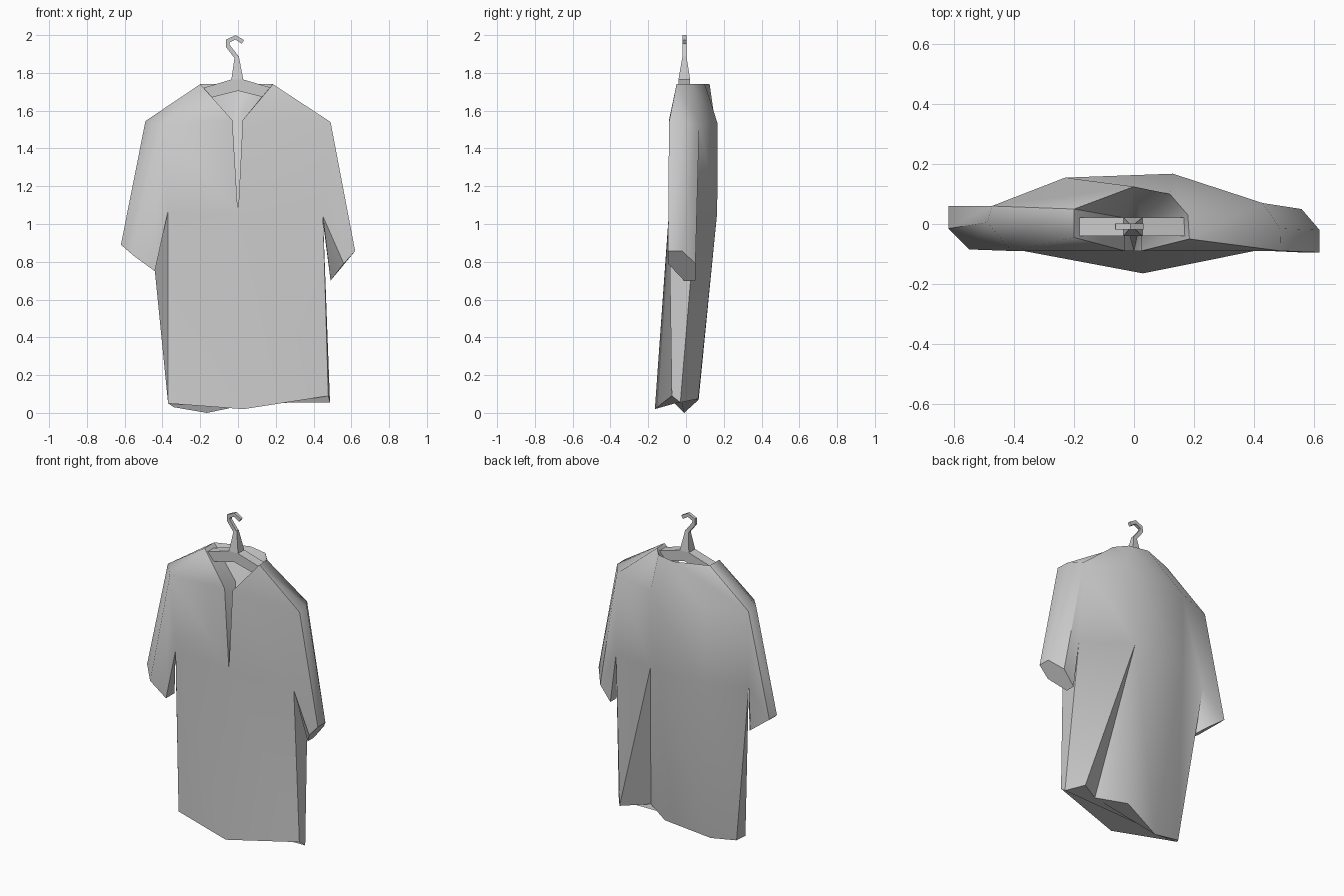
import bpy, bmesh, math
from mathutils import Vector

if "Cube" in bpy.data.objects:
    bpy.data.objects.remove(bpy.data.objects["Cube"])


def finish(name, bm, smooth=False):
    bmesh.ops.remove_doubles(bm, verts=bm.verts, dist=0.0005)
    bmesh.ops.recalc_face_normals(bm, faces=bm.faces)
    me = bpy.data.meshes.new(name)
    bm.to_mesh(me)
    bm.free()
    ob = bpy.data.objects.new(name, me)
    bpy.context.collection.objects.link(ob)
    if smooth:
        bpy.ops.object.select_all(action='DESELECT')
        ob.select_set(True)
        bpy.context.view_layer.objects.active = ob
        bpy.ops.object.shade_smooth_by_angle(angle=math.radians(48))
    return ob


def face(bm, pts):
    """Add a face, dropping repeated points (pleats and tips)."""
    keep = []
    for p in pts:
        if p not in keep:
            keep.append(p)
    if len(keep) > 2:
        bm.faces.new([bm.verts.new(p) for p in keep])


def loft(bm, low, high, closed=False, skip=()):
    n = len(low)
    for i in range(n if closed else n - 1):
        j = (i + 1) % n
        if i not in skip:
            face(bm, [low[i], low[j], high[j], high[i]])


# shirt sections: start at front centre, run round the left side and back;
# repeated points collapse a strip into a triangle
hem_front, hem_left, hem_right = (.03, -.165, .02), (-.34, -.015, .03), (.487, -.03, .055)
hem = [hem_front, (-.37, -.06, .05), hem_left, hem_left, (-.164, -.01, 0),
       (.1, .067, .07), (.265, -.03, .09), (.415, .065, .075), hem_right, hem_right,
       (.478, -.075, .09), hem_front]
slit, pleat = (0, -.09, 1.05), (.13, .165, 1.06)
pit_left, pit_right = (-.47, .05, 1.05), (.45, .05, 1.01)
chest = [slit, (-.37, -.09, 1.07), pit_left, pit_left, (-.23, .155, 1.05),
         pleat, pleat, pleat, pit_right, pit_right, (.45, -.09, 1.04), slit]
yoke = (.13, .168, 1.53)
shoulder = [(-.03, -.09, 1.55), (-.41, -.09, 1.53), (-.49, .005, 1.545), (-.475, .06, 1.53),
            (-.23, .155, 1.53), yoke, yoke, yoke, (.43, .07, 1.53),
            (.488, -.015, 1.54), (.49, -.09, 1.54), (.025, -.09, 1.55)]
nape, tip_left, tip_right = (.12, .1, 1.74), (-.2, -.045, 1.74), (.185, -.05, 1.74)
neck = [shoulder[0], tip_left, tip_left, (-.2, .05, 1.74), (0, .125, 1.74),
        nape, nape, nape, (.18, .03, 1.74), tip_right, tip_right, shoulder[11]]

# sleeve ends: front outer, outer, back outer, back inner, inner, front inner
left_cuff = [(-.55, -.085, .83), (-.62, -.015, .89), (-.62, .06, .89),
             (-.49, .06, .79), (-.44, 0, .75), (-.44, -.085, .75)]
right_cuff = [(.62, -.095, .857), (.62, -.02, .857), (.56, .05, .79),
              (.49, .05, .70), (.49, -.01, .70), (.56, -.095, .79)]

# shirt body with front slit, back pleat and sleeves
bm = bmesh.new()
loft(bm, hem, chest)
loft(bm, chest, shoulder, skip=(1, 2, 8, 9))
loft(bm, shoulder, neck)
face(bm, hem)
for cuff, front, ridge, back in ((left_cuff, 1, 2, 3), (right_cuff, 10, 9, 8)):
    top = [shoulder[front], shoulder[ridge], shoulder[back],
           chest[back], chest[back], chest[front]]
    loft(bm, cuff, top, closed=True)
    face(bm, cuff)

# inside of the neck: side walls run back from the V to a sloping back wall
in_left, in_right = (-.03, .02, 1.55), (.025, .02, 1.55)
face(bm, [neck[0], tip_left, neck[3], in_left])
face(bm, [neck[11], in_right, neck[8], tip_right])
face(bm, [in_left, neck[3], neck[4]])
face(bm, [in_left, neck[4], in_right])
face(bm, [in_right, neck[4], nape])
face(bm, [in_right, nape, neck[8]])
loft(bm, [slit] * 4, [neck[0], in_left, in_right, neck[11]])
finish("shirt", bm, smooth=True)

# hanger arms
outline = [(-.185, 1.72), (-.035, 1.765), (.028, 1.765), (.18, 1.72),
           (.14, 1.67), (0, 1.705), (-.14, 1.67)]
bm = bmesh.new()
front, back = [[(x, y, z) for x, z in outline] for y in (-.04, .022)]
loft(bm, front, back, closed=True)
face(bm, front)
face(bm, back)
finish("hanger_arms", bm)


# hanger stem
def rect(x0, x1, y0, y1, z):
    return [(x0, y0, z), (x1, y0, z), (x1, y1, z), (x0, y1, z)]


bm = bmesh.new()
base, tip = rect(-.035, .028, -.04, .022, 1.765), rect(-.017, .004, -.018, .002, 1.89)
loft(bm, base, tip, closed=True)
face(bm, base)
face(bm, tip)
finish("hanger_stem", bm)

# hanger hook: square bar along a short path
path = [(-.007, 1.882), (-.054, 1.943), (-.054, 1.969), (-.013, 1.988), (.026, 1.964)]
bm = bmesh.new()
rings = []
for i, (x, z) in enumerate(path):
    a, b = path[max(i - 1, 0)], path[min(i + 1, len(path) - 1)]
    d = Vector((b[0] - a[0], b[1] - a[1])).normalized() * .0115
    rings.append([(x - s * d.y, y, z + s * d.x)
                  for s, y in ((1, -.018), (1, .002), (-1, .002), (-1, -.018))])
for a, b in zip(rings, rings[1:]):
    loft(bm, a, b, closed=True)
face(bm, rings[0])
face(bm, rings[-1])
finish("hanger_hook", bm)
